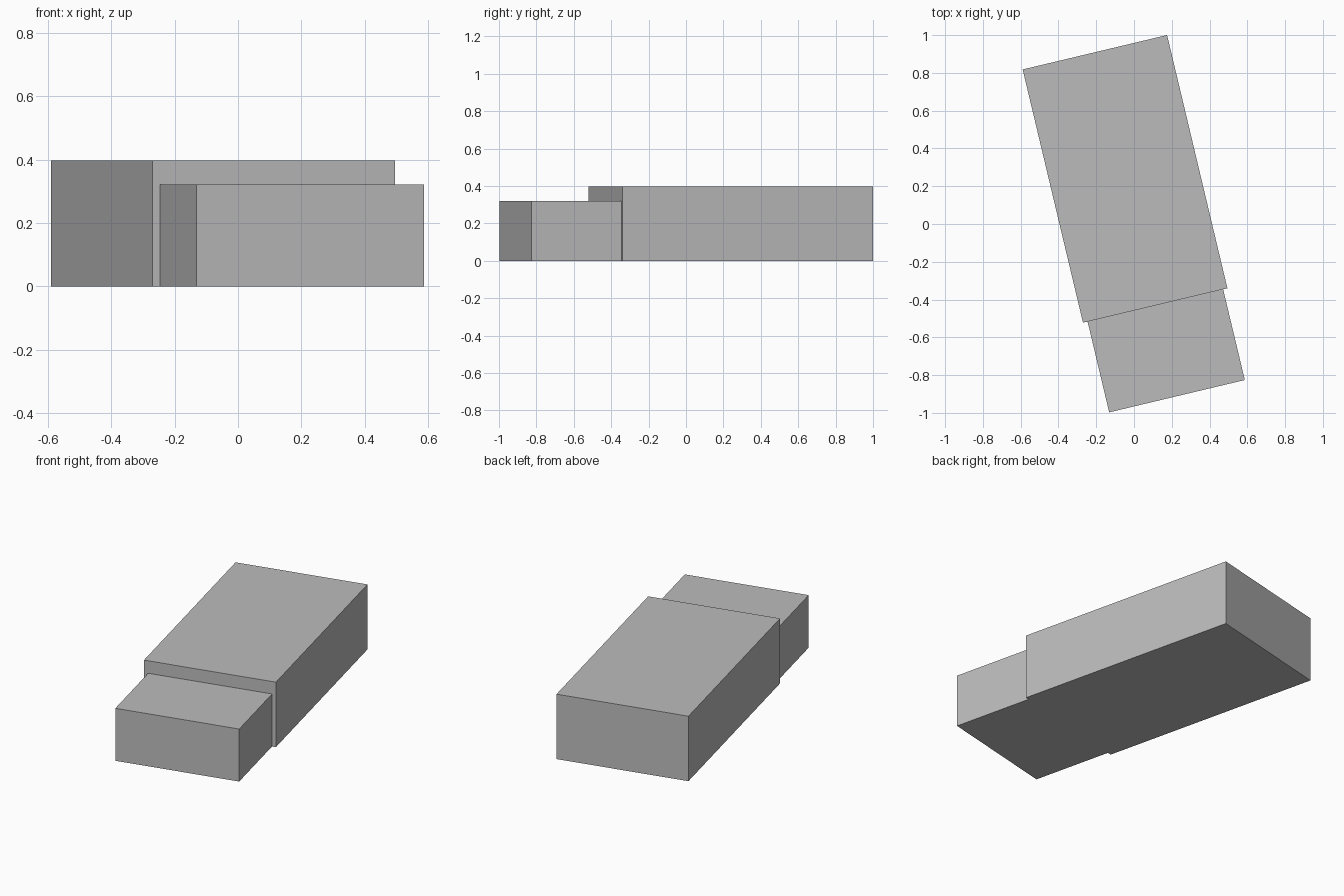
import bpy
import math
from mathutils import Matrix, Vector

cube = bpy.data.objects.get("Cube")
if cube:
    bpy.data.objects.remove(cube, do_unlink=True)

# Single wall colour
grey = bpy.data.materials.new("plain_grey")
grey.use_nodes = True
colour = (0.5, 0.5, 0.5, 1.0)
grey.diffuse_color = colour
grey.node_tree.nodes["Principled BSDF"].inputs["Base Color"].default_value = colour

TURN = Matrix.Rotation(math.radians(13.4), 4, "Z")


def block(name, centre, width, length, height):
    """Flat-roofed block standing on the ground, turned to the shared angle."""
    bpy.ops.mesh.primitive_cube_add(size=1)
    obj = bpy.context.object
    obj.name = name
    size = Matrix.Diagonal((width, length, height, 1))
    obj.data.transform(TURN @ size)
    obj.location = (centre.x, centre.y, height / 2)
    obj.data.materials.append(grey)
    return obj


main_length, wing_length = 1.378, 0.494
main_centre = Vector((-0.0475, 0.239, 0))

# Tall main block
block("main_block", main_centre, 0.786, main_length, 0.397)

# Lower, slightly narrower wing against the front wall
offset = TURN @ Vector((0.001, -(main_length + wing_length) / 2, 0))
block("front_wing", main_centre + offset, 0.738, wing_length, 0.321)
